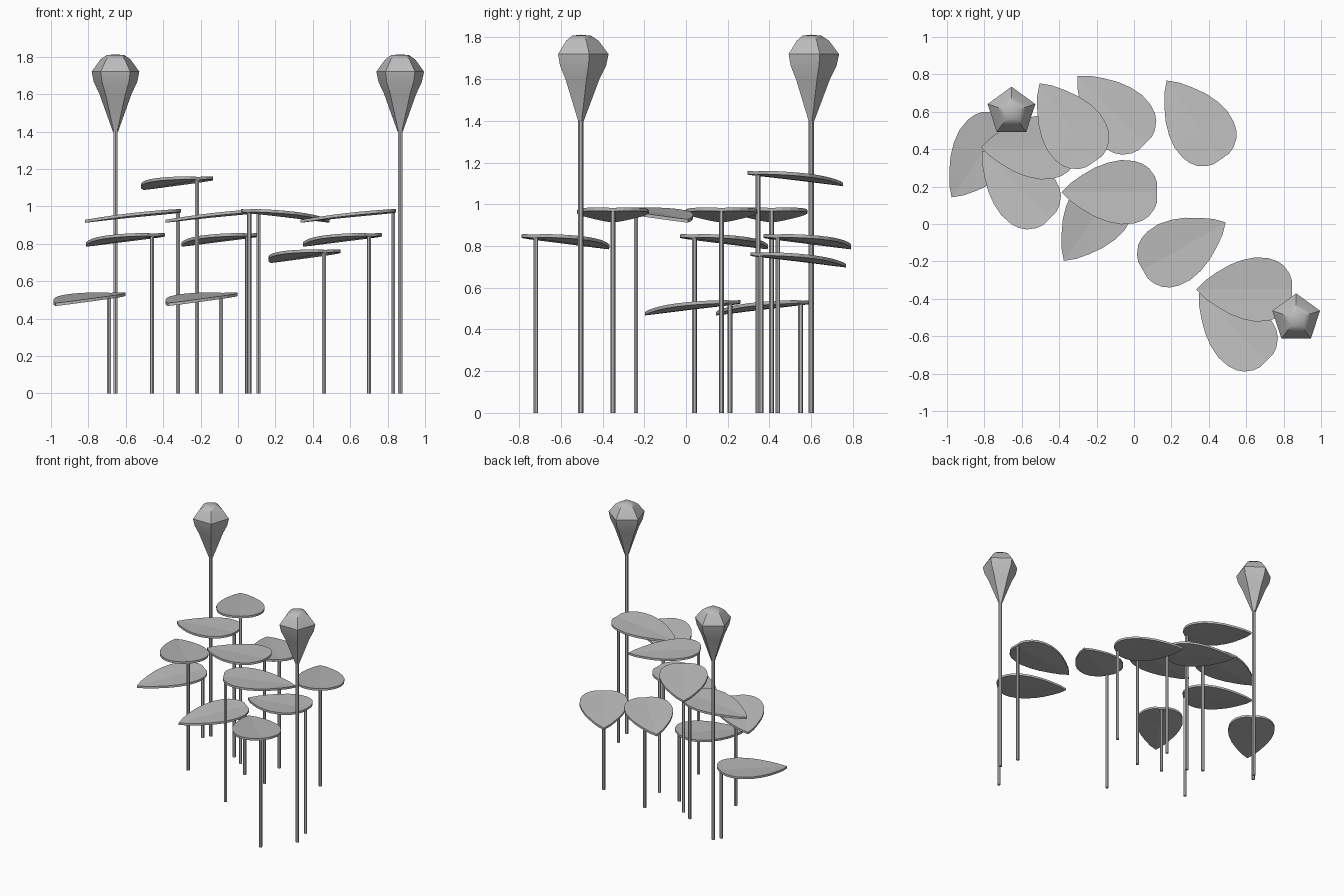
import bpy, bmesh, math

if "Cube" in bpy.data.objects:
    bpy.data.objects.remove(bpy.data.objects["Cube"])

def material(name, rgb):
    m = bpy.data.materials.new(name)
    m.diffuse_color = (*rgb, 1)
    m.use_nodes = True
    m.node_tree.nodes["Principled BSDF"].inputs["Base Color"].default_value = m.diffuse_color
    return m

grey = material("plain grey", (0.5, 0.5, 0.5))

def make_object(name, bm, location, angle=0.0):
    bmesh.ops.recalc_face_normals(bm, faces=bm.faces)
    me = bpy.data.meshes.new(name)
    bm.to_mesh(me)
    bm.free()
    me.materials.append(grey)
    ob = bpy.data.objects.new(name, me)
    ob.location = location
    ob.rotation_euler.z = angle
    bpy.context.collection.objects.link(ob)
    return ob

# slim upright stalk, standing on the ground
def stalk(name, x, y, height, radius, sides=6, angle=0.0):
    bm = bmesh.new()
    bmesh.ops.create_cone(bm, cap_ends=True, segments=sides, radius1=radius,
                          radius2=radius, depth=height)
    return make_object(name, bm, (x, y, height / 2), angle)

# half outline of a leaf: distance from the stalk, half width
OUTLINE = [(-0.014, 0.05), (0.0, 0.088), (0.03, 0.128), (0.065, 0.152), (0.11, 0.167),
           (0.18, 0.172), (0.25, 0.158), (0.32, 0.131), (0.39, 0.09), (0.45, 0.048)]
TIP = 0.497
THICK = 0.016

def droop(d):
    t = max(d, 0) / TIP
    return -(0.027 * t + 0.03 * t * t)

# drooping leaf blade, slightly folded along its midrib
def leaf(x, y, z, degrees):
    bm = bmesh.new()
    top = []
    for d, w in OUTLINE:
        zc = droop(d)
        top.append([bm.verts.new((d, s * w, zc - (0.009 * w / 0.172 if s == 0 else 0)))
                    if s else bm.verts.new((d, 0, zc - 0.009 * w / 0.172))
                    for s in (-1, 0, 1)])
    tip = bm.verts.new((TIP, 0, droop(TIP)))
    for a, b in zip(top, top[1:]):
        for i in (0, 1):
            bm.faces.new((a[i], b[i], b[i + 1], a[i + 1]))
    for i in (0, 1):
        bm.faces.new((top[-1][i], tip, top[-1][i + 1]))
    # straight-down thickness
    ext = bmesh.ops.extrude_face_region(bm, geom=bm.faces[:], use_keep_orig=True)
    for v in ext["geom"]:
        if isinstance(v, bmesh.types.BMVert):
            v.co.z -= THICK
    make_object("leaf", bm, (x, y, z), math.radians(degrees))
    stalk("leaf_stalk", x, y, z - 0.008, 0.012, 6, math.radians(degrees))

# five-sided bud: radius and height of each ring
BUD = [(0.015, 1.40), (0.09, 1.60), (0.122, 1.665), (0.134, 1.72),
       (0.085, 1.785), (0.05, 1.808)]

def bud(x, y):
    bm = bmesh.new()
    rings = []
    for r, z in BUD:
        rings.append([bm.verts.new((r * math.cos(a), r * math.sin(a), z))
                      for a in (math.pi / 2 + i * math.tau / 5 for i in range(5))])
    for a, b in zip(rings, rings[1:]):
        for i in range(5):
            j = (i + 1) % 5
            bm.faces.new((a[i], a[j], b[j], b[i]))
    bm.faces.new(rings[0])
    peak = bm.verts.new((0, 0, 1.813))
    for i in range(5):
        bm.faces.new((rings[-1][i], rings[-1][(i + 1) % 5], peak))
    ob = make_object("bud", bm, (x, y, 0))
    bpy.context.view_layer.objects.active = ob
    ob.select_set(True)
    bpy.ops.object.shade_smooth_by_angle(angle=math.radians(40))
    ob.select_set(False)
    stalk("bud_stalk", x, y, 1.41, 0.013)

# leaves: stalk position, height, pointing direction
for args in [(-0.32, 0.41, 0.985, 180), (0.11, 0.17, 0.985, 180), (0.83, -0.35, 0.985, 180),
             (0.06, -0.24, 0.985, 30),
             (-0.46, 0.04, 0.857, 135), (0.05, 0.44, 0.857, 135), (0.70, -0.72, 0.857, 135),
             (-0.22, 0.345, 1.16, 125), (0.46, 0.36, 0.77, 125),
             (-0.69, 0.55, 0.54, 235), (-0.09, 0.21, 0.54, 235)]:
    leaf(*args)

# two tall buds
bud(-0.655, 0.6)
bud(0.867, -0.505)
